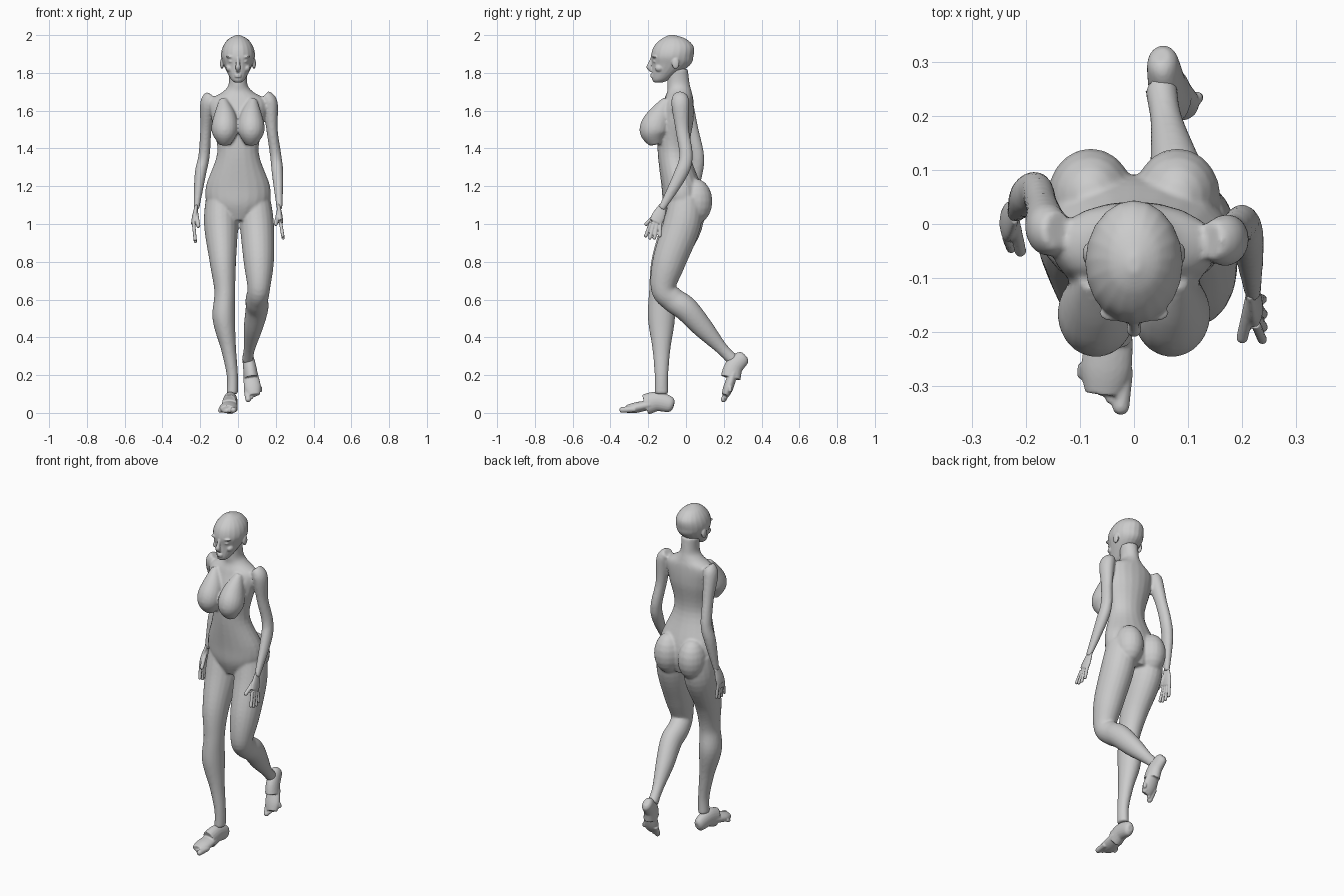
import bpy, bmesh, math
from mathutils import Vector, Matrix

default_cube = bpy.data.objects.get("Cube")
if default_cube:
    bpy.data.objects.remove(default_cube, do_unlink=True)

grey = (.6, .6, .6, 1)
skin = bpy.data.materials.new("plain_grey")
skin.use_nodes = True
skin.diffuse_color = grey
skin.node_tree.nodes["Principled BSDF"].inputs["Base Color"].default_value = grey

X_AXIS, Y_AXIS, Z_AXIS = Matrix.Identity(3)
SIDES = 20
STEPS = 6
MIRROR = (-1, 1)


def spline(rows):
    """Smooth curve through rows of numbers."""
    rows = [Vector(row) for row in rows]
    last = len(rows) - 1
    curve = []
    for i in range(last):
        here, there = rows[i], rows[i + 1]
        leave = (there - rows[max(i - 1, 0)]) / 2
        arrive = (rows[min(i + 2, last)] - here) / 2
        for step in range(STEPS):
            t = step / STEPS
            ease = t * t * (3 - 2 * t)
            curve.append(here.lerp(there, ease) + leave * t * (1 - t) ** 2 - arrive * t * t * (1 - t))
    return curve + [rows[last]]


def loft(bm, rings, matrix):
    """Skin a list of point rings and close both ends."""
    rings = [[bm.verts.new(matrix @ point) for point in ring] for ring in rings]
    for lower, upper in zip(rings, rings[1:]):
        for k in range(SIDES):
            bm.faces.new((lower[k - 1], lower[k], upper[k], upper[k - 1]))
    bm.faces.new(rings[0])
    bm.faces.new(rings[-1])


def ellipse(centre, across, deep):
    angles = [math.tau * k / SIDES for k in range(SIDES)]
    return [centre + across * math.cos(a) + deep * math.sin(a) for a in angles]


def tube(bm, rows, side=X_AXIS, depth=1, matrix=Matrix()):
    """Round limb; each row is a position and a half width."""
    curve = spline(rows)
    rings = []
    for i, row in enumerate(curve):
        before, after = curve[max(i - 1, 0)], curve[min(i + 1, len(curve) - 1)]
        along = (after - before).xyz.normalized()
        across = (side - along * side.dot(along)).normalized()
        rings.append(ellipse(row.xyz, across * row.w, along.cross(across) * row.w * depth))
    loft(bm, rings, matrix)


def stack(bm, rows):
    """Level sections; each row is height, front, back and half width."""
    rings = []
    for height, front, back, width in spline(rows):
        centre = Vector((0, (front + back) / 2, height))
        rings.append(ellipse(centre, X_AXIS * width, Y_AXIS * (back - front) / 2))
    loft(bm, rings, Matrix())


def ball(bm, centre, radii, matrix=Matrix()):
    shape = matrix @ Matrix.LocRotScale(Vector(centre), None, Vector(radii))
    bmesh.ops.create_uvsphere(bm, u_segments=SIDES, v_segments=SIDES // 2, radius=1, matrix=shape)


def digit(bm, start, end, radius, matrix=Matrix()):
    """Finger or toe with a round tip."""
    tube(bm, [(*start, radius), (*end, radius)], matrix=matrix)
    ball(bm, end, [radius] * 3, matrix)


def finish(bm, name, voxel, smoothing):
    """Fuse the overlapping shapes into one smooth skin."""
    bmesh.ops.recalc_face_normals(bm, faces=bm.faces)
    mesh = bpy.data.meshes.new(name)
    bm.to_mesh(mesh)
    bm.free()
    mesh.materials.append(skin)
    obj = bpy.data.objects.new(name, mesh)
    bpy.context.collection.objects.link(obj)
    fuse = obj.modifiers.new("fuse", 'REMESH')
    fuse.mode = 'VOXEL'
    fuse.voxel_size = voxel
    fuse.use_smooth_shade = True
    soften = obj.modifiers.new("soften", 'SMOOTH')
    soften.factor = .5
    soften.iterations = smoothing


# Torso and neck
body = bmesh.new()
stack(body, [(1.02, -.09, .07, .08), (1.1, -.12, .09, .16), (1.2, -.13, .08, .17),
             (1.38, -.15, .02, .11), (1.55, -.15, .04, .14), (1.65, -.12, .04, .15),
             (1.7, -.1, .03, .08), (1.74, -.1, .02, .05), (1.82, -.1, .01, .05)])

# Chest and seat
for s in MIRROR:
    tube(body, [(s * .08, -.1, 1.66, .02), (s * .07, -.14, 1.57, .06),
                (s * .07, -.17, 1.49, .07), (s * .07, -.16, 1.42, .03)], depth=1.1)
    ball(body, (s * .08, .05, 1.12), (.08, .09, .12))

# Arms
tube(body, [(-.14, -.01, 1.68, .03), (-.16, -.01, 1.64, .04), (-.17, .03, 1.5, .03),
            (-.18, .06, 1.36, .03), (-.2, .05, 1.26, .03), (-.22, .02, 1.08, .015)], depth=1.2)
tube(body, [(.14, -.03, 1.68, .03), (.17, -.03, 1.64, .04), (.18, -.02, 1.5, .03),
            (.2, 0, 1.36, .03), (.21, -.03, 1.26, .03), (.22, -.13, 1.08, .015)], depth=1.2)

# Standing leg and trailing leg
tube(body, [(-.09, 0, 1.14, .08), (-.09, -.02, 1, .09), (-.08, -.1, .8, .07),
            (-.07, -.13, .64, .055), (-.075, -.13, .5, .06), (-.05, -.13, .34, .04),
            (-.03, -.13, .2, .03), (-.03, -.13, .1, .03)], depth=1.2)
tube(body, [(.09, 0, 1.14, .08), (.1, -.02, 1, .09), (.11, -.09, .8, .08),
            (.11, -.12, .66, .06), (.1, -.07, .6, .06), (.1, 0, .55, .06),
            (.08, .09, .45, .05), (.06, .19, .34, .03), (.05, .25, .28, .03)], depth=1.1)
finish(body, "body", .007, 5)

# Head and nose
head = bmesh.new()
stack(head, [(1.75, -.17, -.12, .02), (1.77, -.18, -.08, .04), (1.84, -.18, .02, .075),
             (1.89, -.185, .04, .09), (1.94, -.17, .04, .08), (1.98, -.13, 0, .05),
             (2, -.09, -.06, .01)])
tube(head, [(0, -.18, 1.88, .008), (0, -.19, 1.85, .01), (0, -.195, 1.83, .014), (0, -.18, 1.81, .01)])

# Lips, brows, eyes, cheeks and ears
for height in (1.78, 1.79):
    ball(head, (0, -.175, height), (.02, .015, .006))
for s in MIRROR:
    ball(head, (s * .04, -.165, 1.885), (.025, .015, .007))
    ball(head, (s * .035, -.16, 1.86), (.015, .015, .008))
    ball(head, (s * .045, -.14, 1.825), (.02, .025, .02))
    ball(head, (s * .085, -.055, 1.85), (.01, .02, .03))
finish(head, "head", .004, 4)


def hand(name, wrist, knuckles, tip, thumb):
    """Flat palm with four spread fingers and a thumb."""
    bm = bmesh.new()
    wrist, knuckles, tip = Vector(wrist), Vector(knuckles), Vector(tip)
    middle = wrist.lerp(knuckles, .6)
    tube(bm, [(*wrist, .02), (*middle, .035), (*knuckles, .035)], side=Y_AXIS, depth=.4)
    for offset in (-1.5, -.5, .5, 1.5):
        reach = knuckles.lerp(tip, 1 - abs(offset) / 8)
        digit(bm, knuckles + Y_AXIS * offset * .017, reach + Y_AXIS * offset * .025, .009)
    digit(bm, wrist.lerp(knuckles, .25), thumb, .011)
    finish(bm, name, .004, 2)


hand("right_hand", (-.22, .02, 1.1), (-.235, 0, 1), (-.225, -.01, .9), (-.21, -.05, .99))
hand("left_hand", (.215, -.12, 1.1), (.225, -.16, 1.01), (.24, -.18, .92), (.2, -.21, 1))


def foot(name, matrix):
    """Foot with its heel at the origin and its toes towards the front."""
    bm = bmesh.new()
    tube(bm, [(0, 0, .04, .015), (0, -.02, .045, .03), (0, -.09, .06, .037), (0, -.15, .044, .04)],
         depth=1.4, matrix=matrix)
    tube(bm, [(0, -.12, .045, .04), (0, -.2, .028, .047), (0, -.25, .02, .035)],
         depth=.6, matrix=matrix)
    for toe in range(5):
        across, radius = .034 - .019 * toe, .011 if toe else .016
        start = (across, -.2, .02)
        digit(bm, start, (across, .013 * toe - .27, radius), radius, matrix)
    finish(bm, name, .0045, 2)


def turn(degrees, axis):
    return Matrix.Rotation(math.radians(degrees), 4, axis)


foot("right_foot", Matrix.Translation((-.03, -.065, 0)) @ turn(-6, 'Z'))
foot("left_foot", Matrix.Translation((.05, .345, .285)) @ turn(59, 'X') @ turn(8, 'Z')
     @ Matrix.Scale(-1, 4, X_AXIS) @ Matrix.Scale(.95, 4))
